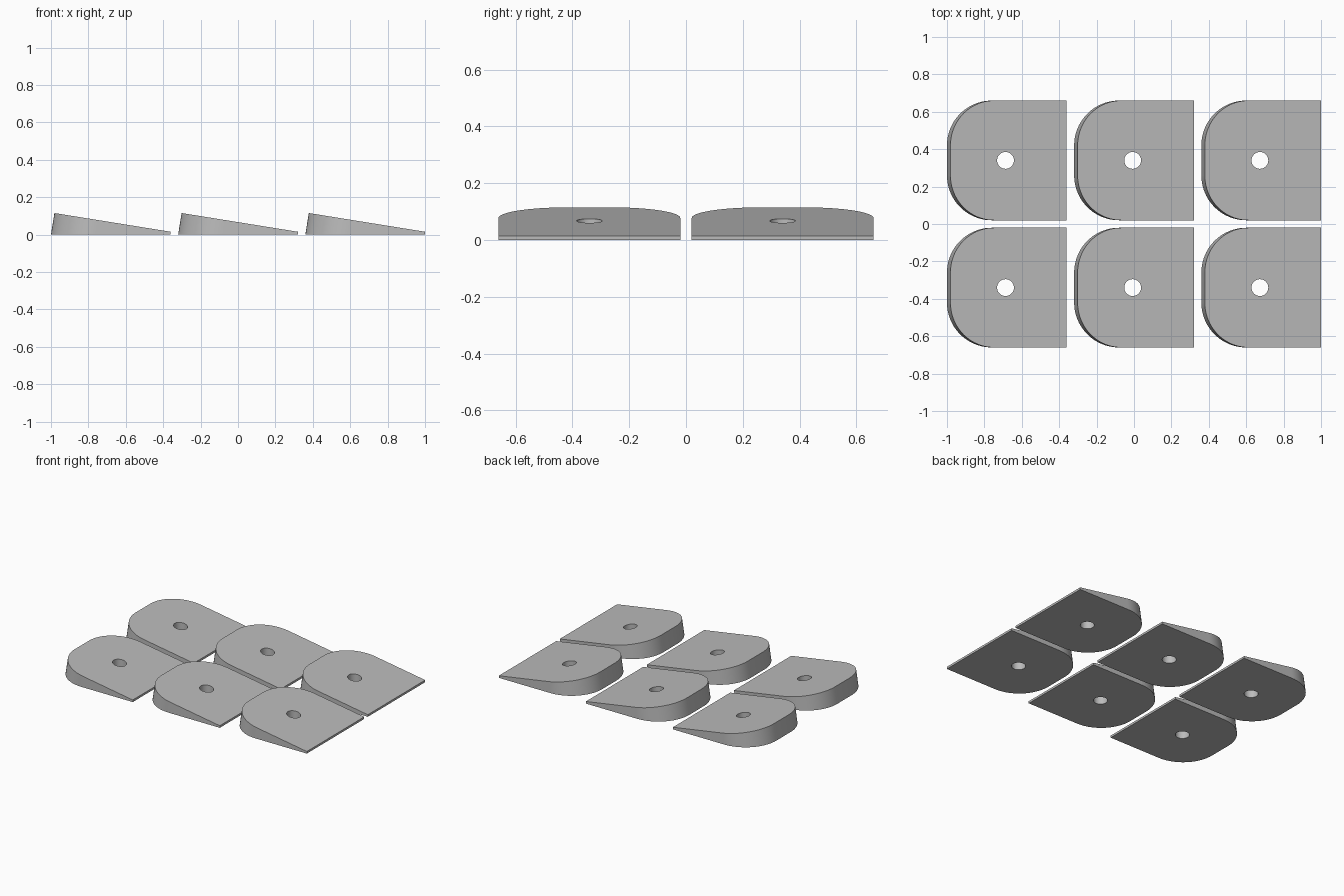
import bpy, bmesh
from math import pi, sin, cos, radians

cube = bpy.data.objects.get("Cube")
if cube:
    bpy.data.objects.remove(cube, do_unlink=True)

HALF = 0.32          # half width of a wedge
CORNER = 0.24        # radius of the rounded corners
LOW = 0.015          # height of the thin edge
SLOPE = 0.161        # fall of the top face
HOLE_X, HOLE_R = -0.007, 0.045
PITCH = 0.68

grey = bpy.data.materials.new("plain_grey")
grey.use_nodes = True
grey.diffuse_color = (0.5, 0.5, 0.5, 1)
grey.node_tree.nodes["Principled BSDF"].inputs["Base Color"].default_value = (0.5, 0.5, 0.5, 1)


def arc(cx, cy, r, start, end, steps):
    angles = [start + (end - start) * i / steps for i in range(steps + 1)]
    return [(cx + r * cos(a), cy + r * sin(a)) for a in angles]


def top_of_wall(x, y):
    # the outer wall leans square to the sloped top; the thin edge stays upright
    lean = SLOPE if x < HALF - 0.001 else 0
    z = (LOW + SLOPE * (HALF - x)) / (1 + lean * SLOPE)
    return (x + lean * z, y, z)


def top_of_hole(x, y):
    return (x, y, LOW + SLOPE * (HALF - x))


def wedge_mesh():
    inner = HALF - CORNER
    outline = [(HALF, -HALF), (HALF, HALF)]
    outline += arc(-inner, inner, CORNER, pi / 2, pi, 20)
    outline += arc(-inner, -inner, CORNER, pi, 1.5 * pi, 20)
    hole = arc(HOLE_X, 0, HOLE_R, 0, 2 * pi, 32)[:-1]

    bm = bmesh.new()
    bottom_edges, top_edges = [], []
    for loop, lift in ((outline, top_of_wall), (hole, top_of_hole)):
        low = [bm.verts.new((x, y, 0)) for x, y in loop]
        high = [bm.verts.new(lift(x, y)) for x, y in loop]
        for i in range(len(loop)):
            j = (i + 1) % len(loop)
            bm.faces.new((low[i], low[j], high[j], high[i]))
            bottom_edges.append(bm.edges.get((low[i], low[j])))
            top_edges.append(bm.edges.get((high[i], high[j])))
    # close the underside and the sloped top around the hole
    for edges in (bottom_edges, top_edges):
        bmesh.ops.triangle_fill(bm, edges=edges, use_beauty=True, use_dissolve=False)
    bmesh.ops.recalc_face_normals(bm, faces=bm.faces[:])
    mesh = bpy.data.meshes.new("wedge")
    bm.to_mesh(mesh)
    bm.free()
    mesh.materials.append(grey)
    return mesh


# two rows of three wedges
for row, y in (("front", -PITCH / 2), ("back", PITCH / 2)):
    for place, x in (("right", -PITCH), ("middle", 0), ("left", PITCH)):
        wedge = bpy.data.objects.new(f"wedge_{row}_{place}", wedge_mesh())
        wedge.location = (x, y, 0)
        bpy.context.collection.objects.link(wedge)
        bpy.ops.object.select_all(action='DESELECT')
        wedge.select_set(True)
        bpy.context.view_layer.objects.active = wedge
        bpy.ops.object.shade_smooth_by_angle(angle=radians(30))
